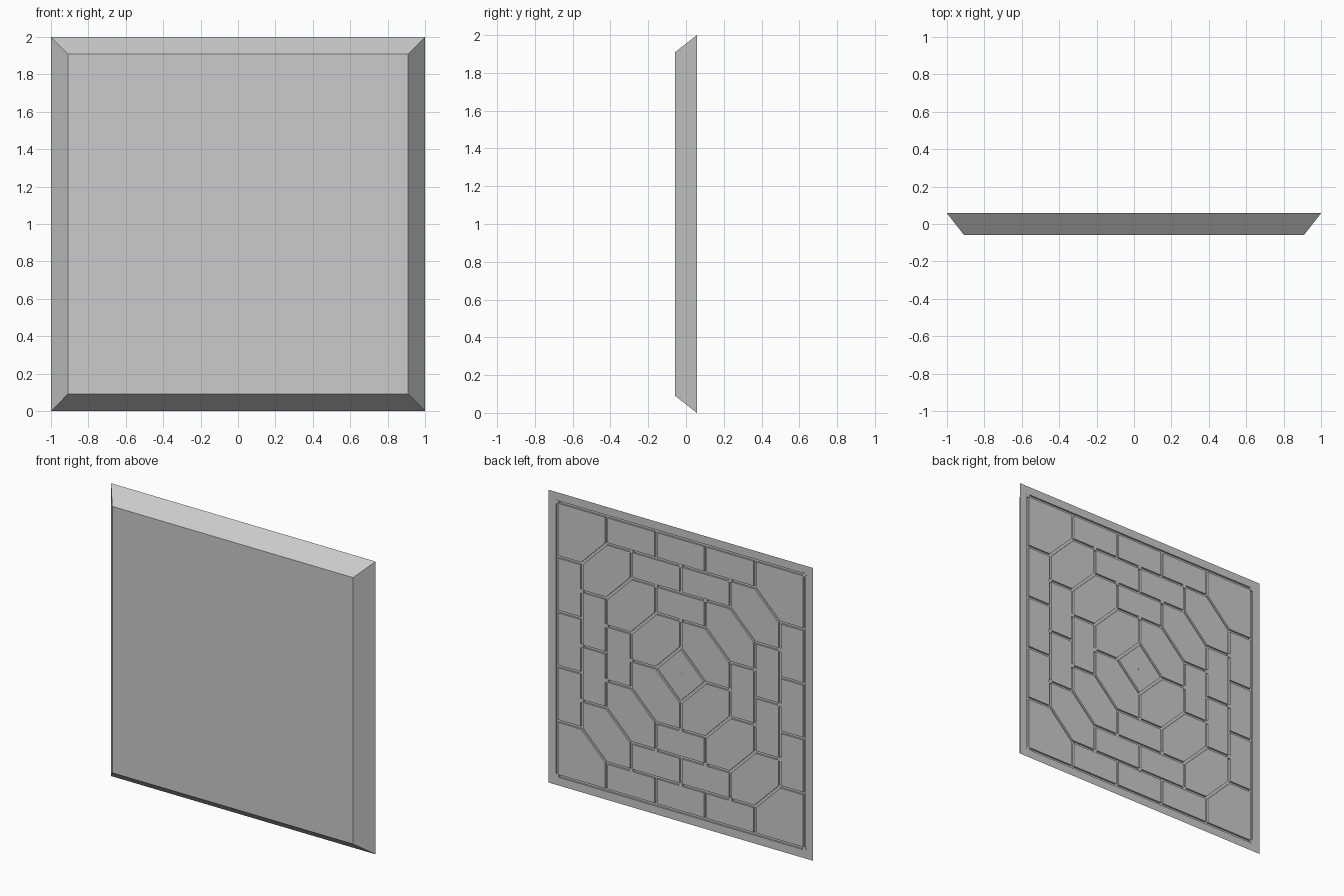
import bpy, bmesh, math
from mathutils import Matrix, Vector

if "Cube" in bpy.data.objects:
    bpy.data.objects.remove(bpy.data.objects["Cube"])

G = 0.187        # pattern grid unit (ten units across the framed field)
HALF = 0.0575    # half of the slab thickness
DEPTH = 0.012    # groove depth on the back
GAP = 0.009      # half of the groove width


def finish(name, bm):
    bmesh.ops.recalc_face_normals(bm, faces=bm.faces)
    mesh = bpy.data.meshes.new(name)
    bm.to_mesh(mesh)
    bm.free()
    obj = bpy.data.objects.new(name, mesh)
    bpy.context.collection.objects.link(obj)
    return obj


def back_point(s, t, y):
    return Vector((s * G, y, 1 + t * G))


def turns(p):
    """The same grid point repeated on all four sides."""
    s, t = p
    return [(s, t), (t, -s), (-s, -t), (-t, s)]


# Slab: chamfered front, square rim and recessed field on the back
bm = bmesh.new()
field = 5 * G + GAP
rings = []
for half, y in [(0.91, -HALF), (1, HALF), (field, HALF), (field, HALF - DEPTH)]:
    rings.append([bm.verts.new((half * a, y, 1 + half * b))
                  for a, b in [(-1, -1), (1, -1), (1, 1), (-1, 1)]])
for lower, upper in zip(rings, rings[1:]):
    for i in range(4):
        j = (i + 1) % 4
        bm.faces.new((lower[i], lower[j], upper[j], upper[i]))
bm.faces.new(rings[0])
bm.faces.new(rings[-1])
finish("bevelled_slab", bm)

# Tile outlines: centre diamond, then concentric rings of hexagons and oblongs
cells = [[(0, 1), (1, 0), (0, -1), (-1, 0)]]
for k in range(1, 5):
    corner = [(k - 1, k), (k, k - 1), (k + 1, k - 1)]
    corner += [(k + 1, k), (k, k + 1)] if k < 4 else [(5, 5)]
    corner.append((k - 1, k + 1))
    outlines = [corner]
    for s in range(1 - k, k - 1, 2):
        outlines.append([(s, k), (s + 2, k), (s + 2, k + 1), (s, k + 1)])
    for outline in outlines:
        cells += [list(c) for c in zip(*[turns(p) for p in outline])]

# Back tiles: shrink each outline to leave grooves, then raise it flush with the rim
bm = bmesh.new()
for cell in cells:
    bm.faces.new([bm.verts.new(back_point(s, t, HALF - DEPTH)) for s, t in cell])
bmesh.ops.recalc_face_normals(bm, faces=bm.faces)
rim = bmesh.ops.inset_individual(bm, faces=bm.faces[:], thickness=GAP,
                                 use_even_offset=True)["faces"]
bmesh.ops.delete(bm, geom=rim, context='FACES')
raised = bmesh.ops.extrude_face_region(bm, geom=bm.faces[:])["geom"]
bmesh.ops.translate(bm, vec=(0, DEPTH, 0),
                    verts=[v for v in raised if isinstance(v, bmesh.types.BMVert)])
finish("back_tiles", bm)

# Small round pins at the centre, the field corners and the groove junctions
pins = [(0, 0)] + turns((5, 5))
for k in range(1, 4):
    for s in range(1 - k, k, 2):
        pins += turns((s, k + 1))
bm = bmesh.new()
for s, t in pins:
    place = (Matrix.Translation(back_point(s, t, HALF - DEPTH / 2 + 0.001))
             @ Matrix.Rotation(math.pi / 2, 4, 'X'))
    bmesh.ops.create_cone(bm, cap_ends=True, segments=12, radius1=0.015,
                          radius2=0.015, depth=DEPTH, matrix=place)
finish("junction_pins", bm)
